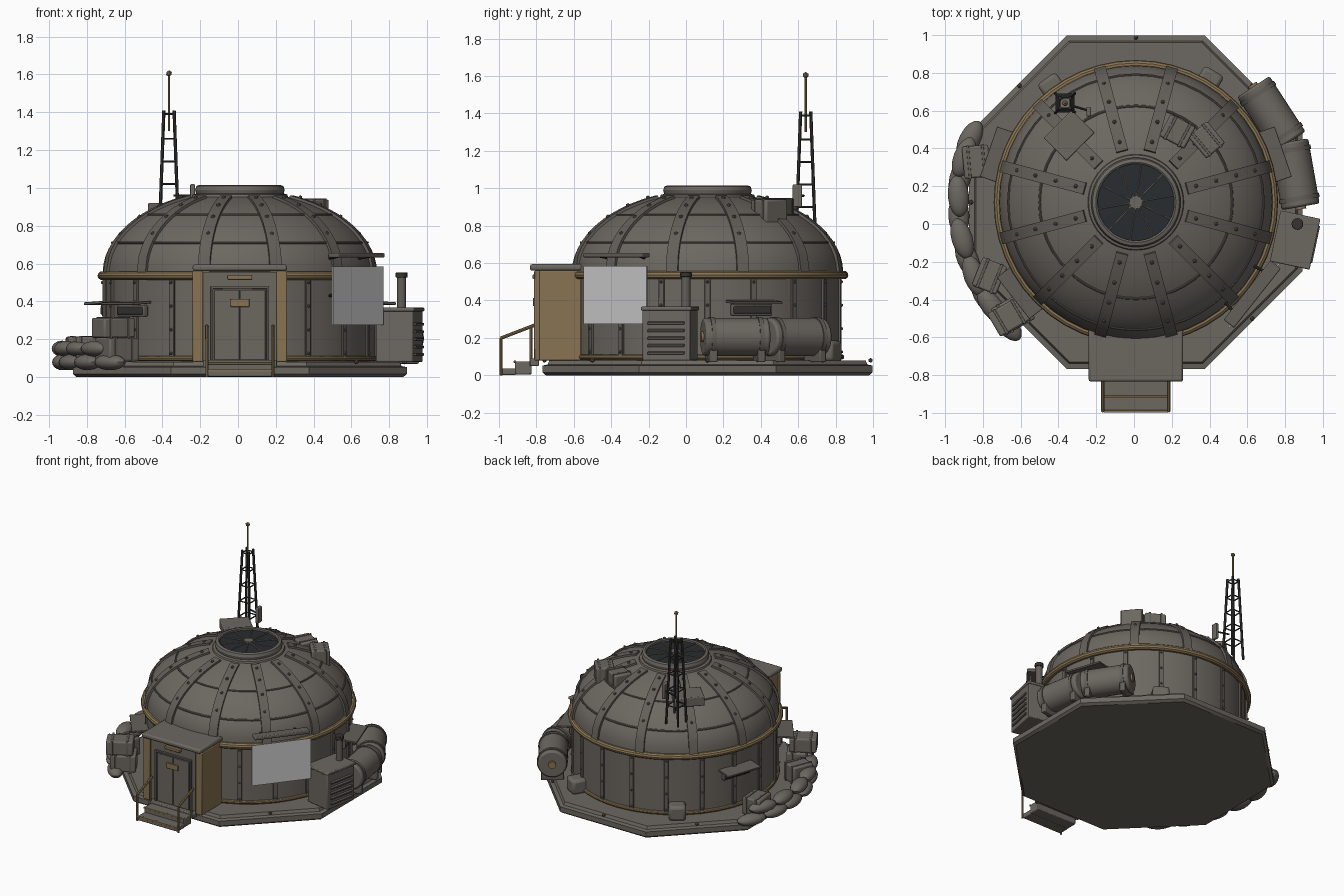
import bpy, bmesh, random
from math import sin, cos, pi, radians, sqrt
from mathutils import Vector, Matrix

random.seed(4)
if "Cube" in bpy.data.objects:
    bpy.data.objects.remove(bpy.data.objects["Cube"])

CENTRE = Vector((0.01, 0.115, 0))
made = []


def material(name, r, g, b):
    m = bpy.data.materials.new(name)
    m.use_nodes = True
    m.diffuse_color = (r, g, b, 1)
    m.node_tree.nodes["Principled BSDF"].inputs["Base Color"].default_value = (r, g, b, 1)
    return m


GREY = material("warm grey metal", .15, .136, .118)
RIB = material("darker rib metal", .125, .113, .098)
TAN = material("tan paint", .25, .175, .085)
DARK = material("dark steel", .035, .034, .032)
GLASS = material("dark glass", .022, .026, .03)
PALE = material("pale panel", .6, .6, .6)


def finish(name, bm, mat, bevel=0):
    bmesh.ops.recalc_face_normals(bm, faces=bm.faces)
    mesh = bpy.data.meshes.new(name)
    bm.to_mesh(mesh)
    bm.free()
    mesh.materials.append(mat)
    ob = bpy.data.objects.new(name, mesh)
    bpy.context.collection.objects.link(ob)
    if bevel:
        mod = ob.modifiers.new("edge bevel", "BEVEL")
        mod.width, mod.segments = bevel, 2
    made.append(ob)
    return ob


def polar(az, r, z):
    a = radians(az)
    return CENTRE + Vector((r * cos(a), r * sin(a), z))


def box(name, size, loc, az=0, mat=GREY, bevel=0.006, tilt=0):
    """Box whose local x points along az."""
    bm = bmesh.new()
    m = (Matrix.Translation(loc) @ Matrix.Rotation(radians(az), 4, "Z")
         @ Matrix.Rotation(radians(tilt), 4, "Y") @ Matrix.Diagonal((*size, 1)))
    bmesh.ops.create_cube(bm, size=1, matrix=m)
    return finish(name, bm, mat, bevel)


def rod(name, a, b, r, mat=GREY, sides=8, r2=None, bevel=0):
    a, b = Vector(a), Vector(b)
    bm = bmesh.new()
    m = Matrix.Translation((a + b) / 2) @ (b - a).to_track_quat("Z", "Y").to_matrix().to_4x4()
    bmesh.ops.create_cone(bm, cap_ends=True, segments=sides, radius1=r,
                          radius2=r if r2 is None else r2, depth=(b - a).length, matrix=m)
    return finish(name, bm, mat, bevel)


def balls(name, points, r, mat=GREY):
    bm = bmesh.new()
    for p in points:
        bmesh.ops.create_icosphere(bm, subdivisions=1, radius=r, matrix=Matrix.Translation(p))
    return finish(name, bm, mat)


def lathe(name, profile, mat, seg=48, turn=0, closed=False):
    """Spin an (r, z) profile round the hut's axis."""
    bm = bmesh.new()
    rows = [[bm.verts.new(polar(turn + 360 * i / seg, max(r, .001), z)) for r, z in profile]
            for i in range(seg)]
    n = len(profile)
    for i in range(seg):
        p, q = rows[i], rows[(i + 1) % seg]
        for j in range(n if closed else n - 1):
            k = (j + 1) % n
            bm.faces.new((p[j], q[j], q[k], p[k]))
    return finish(name, bm, mat)


def hoop(name, r, z, thick, mat):
    prof = [(r + thick * cos(2 * pi * k / 10), z + thick * sin(2 * pi * k / 10)) for k in range(10)]
    return lathe(name, prof, mat, closed=True)


def dome_z(r):
    return .555 + .425 * sqrt(max(0, 1 - (r / .725) ** 2))


# Octagonal base and its edge studs
lathe("base_platform", [(0, 0), (.935, 0), (.955, .015), (.955, .052), (.925, .058),
                        (.915, .08), (0, .083)], GREY, 8, 22.5)
balls("platform_studs", [polar(45 * k, .872, .08) for k in range(8)], .013, RIB)

# Round wall with seams and rivets
lathe("round_wall", [(.715, .08), (.715, .55)], GREY, 36)
hoop("wall_foot_ring", .717, .098, .014, TAN)
hoop("eaves_ring", .73, .536, .023, TAN)
for k in range(18):
    box("wall_seam", (.02, .03, .42), polar(20 * k, .716, .31), 20 * k, RIB, .003)
balls("wall_rivets", [polar(20 * k, .728, .125 + .125 * j) for k in range(18) for j in range(4)], .009, RIB)

# Dome shell, hoops and ribs
rs = [.725 * cos(pi / 2 * t / 16) for t in range(17)]
lathe("dome_shell", [(r, dome_z(r)) for r in rs], GREY)
for r in (.675, .51):
    hoop("dome_hoop", r, dome_z(r), .007, RIB)


def dome_rib(az):
    bm = bmesh.new()
    side = Vector((-sin(radians(az)), cos(radians(az)), 0)) * .032
    path = [(.727, .545)] + [(r, dome_z(r)) for r in rs[2:] if r > .27]
    rings = []
    for r, z in path:
        out = Vector((r / .725, (z - .555) / .425)).normalized() * .014
        lo, hi = polar(az, r - out.x, z - out.y), polar(az, r + out.x, z + out.y)
        rings.append([bm.verts.new(v) for v in (lo - side, hi - side, hi + side, lo + side)])
    for p, q in zip(rings, rings[1:]):
        for j in range(4):
            bm.faces.new((p[j], p[j - 1], q[j - 1], q[j]))
    bm.faces.new(rings[0])
    bm.faces.new(rings[-1])
    finish("dome_rib", bm, RIB)


for k in range(12):
    dome_rib(15 + 30 * k)
balls("rib_bolts", [polar(15 + 30 * k, r, dome_z(r) + .016) for k in range(12)
                    for r in (.33, .44, .55, .65)], .012, RIB)

# Skylight with spokes
lathe("skylight_collar", [(.26, .935), (.25, .965), (.232, .97), (.237, .99), (.23, 1.01),
                          (.212, 1.016), (.203, 1.01), (.203, .96)], GREY)
lathe("skylight_glass", [(.206, .995), (0, 1.0)], GLASS)
for k in range(10):
    rod("skylight_spoke", polar(36 * k + 10, .03, 1.005), polar(36 * k + 10, .205, 1.003), .006, GREY, 6)
rod("skylight_hub", polar(0, 0, .99), polar(0, 0, 1.015), .035, GREY, 12)

# Lattice mast
mast = Vector((-.365, .64, 0))


def leg_point(i, z):
    h = .05 - .023 * (z - .78) / .63
    return mast + Vector((h * (-1, 1, 1, -1)[i % 4], h * (-1, -1, 1, 1)[i % 4], z))


for i in range(4):
    rod("mast_leg", leg_point(i, .76), leg_point(i, 1.41), .009, DARK, 6)
    for z in (.9, 1.02, 1.14, 1.26, 1.39):
        rod("mast_brace", leg_point(i, z), leg_point(i + 1, z), .005, DARK, 6)
rod("mast_aerial", mast + Vector((0, 0, 1.3)), mast + Vector((0, 0, 1.6)), .006, TAN)
balls("mast_tip", [mast + Vector((0, 0, 1.605))], .017, TAN)
box("mast_equipment_box", (.17, .21, .07), polar(135, .5, .885), 135)
box("mast_relay", (.025, .05, .12), (-.24, .595, .96), 0)
rod("relay_arm", (-.34, .63, .96), (-.24, .6, .96), .006, DARK)


# Crates with a strap pair
def crate(name, size, loc, az):
    box(name, size, loc, az, GREY, .01)
    off = Matrix.Rotation(radians(az), 3, "Z") @ Vector((size[0] * .28, 0, 0))
    for s in (-1, 1):
        box(name + "_strap", (.014, size[1] + .008, size[2] + .008), Vector(loc) + s * off, az, RIB, .002)


crate("roof_crate_back", (.15, .13, .13), (.23, .49, .88), -28)
crate("roof_crate_side", (.13, .15, .13), (.385, .445, .875), 40)
crate("side_crate", (.14, .17, .13), (-.835, .33, .148), 5)
crate("front_crate_rear", (.14, .16, .13), (-.765, -.275, .148), -22)
crate("front_crate_low", (.18, .16, .125), (-.64, -.475, .145), 30)
crate("front_crate_top", (.19, .14, .105), (-.66, -.49, .26), 30)

# Stub blocks against the wall
for az in (59, 126):
    box("wall_block", (.12, .12, .11), polar(az, .75, .13), az, bevel=.02)

# Slit vents with visors
for az in (19, 161, 218):
    box("vent_frame", (.03, .23, .06), polar(az, .72, .35), az, RIB)
    box("vent_slit", (.05, .21, .04), polar(az, .72, .35), az, DARK)
    box("vent_visor", (.12, .28, .014), polar(az, .765, .392), az, RIB, .003, 4)

# Pale panel and its hood
box("pale_panel", (.008, .43, .31), polar(-38.3, .795, .43), -38.3, PALE, 0)
box("panel_hood", (.07, .4, .024), polar(-38.3, .785, .643), -38.3, RIB)
for s in (-1, 1):
    rod("panel_bracket", polar(-38.3 + 10 * s, .66, .62), polar(-38.3 + 10 * s, .79, .64), .008, DARK)
    rod("panel_stay", polar(-38.3 + 10 * s, .7, .43), polar(-38.3 + 10 * s, .79, .43), .008, DARK)

# Entrance porch
box("porch_body", (.44, .24, .47), (.01, -.675, .32))
box("porch_roof", (.5, .29, .035), (.01, -.69, .577), bevel=.012)
for s in (-1, 1):
    box("porch_side", (.03, .24, .48), (.01 + .232 * s, -.682, .32), 0, TAN)
    box("porch_post", (.055, .03, .48), (.01 + .222 * s, -.797, .32), 0, TAN)
    box("door_jamb", (.014, .02, .39), (.01 + .148 * s, -.8, .28), 0, RIB, .003)
    box("door_leaf", (.134, .016, .37), (.01 + .069 * s, -.798, .275), 0, GREY, .004)
box("door_head", (.31, .02, .014), (.01, -.8, .472), 0, RIB, .003)
box("door_plate", (.1, .012, .042), (.01, -.812, .392), 0, TAN, .003)
box("porch_lamp", (.13, .03, .022), (.01, -.805, .527), 0, TAN, .004)
box("door_sill", (.39, .05, .04), (.01, -.81, .07), 0, GREY)

# Steps and handrails
box("upper_step", (.34, .09, .07), (.01, -.87, .04))
box("lower_step", (.34, .085, .035), (.01, -.95, .02))
for y, z in ((-.915, .073), (-.992, .034)):
    box("step_nosing", (.34, .012, .012), (.01, y, z), 0, TAN, .002)
for s in (-1, 1):
    x = .01 + .175 * s
    rod("rail_post", (x, -.99, 0), (x, -.99, .2), .008, TAN)
    rod("rail_post", (x, -.83, .05), (x, -.83, .265), .008, TAN)
    rod("handrail", (x, -.992, .198), (x, -.81, .268), .009, TAN)

# Generator with louvres and chimney
gen = -12
gen_at = Vector((.853, -.085, 0))
out = Vector((cos(radians(gen)), sin(radians(gen)), 0))
box("generator_body", (.2, .26, .28), gen_at + Vector((0, 0, .22)), gen)
box("generator_lid", (.215, .275, .02), gen_at + Vector((0, 0, .357)), gen)
for k in range(5):
    box("generator_louvre", (.02, .2, .014), gen_at + out * .103 + Vector((0, 0, .12 + .04 * k)), gen, RIB, .003, 15)
box("generator_tag", (.006, .04, .022), gen_at + out * .103 + Vector((-.01, .07, .312)), gen, TAN, 0)
rod("chimney", (.865, 0, .35), (.865, 0, .53), .024, RIB, 16)
rod("chimney_cap", (.865, 0, .525), (.865, 0, .553), .031, DARK, 16, bevel=.004)

# Storage tanks on saddles
for az in (10, 33):
    mid = polar(az, .855, .205)
    t = Vector((-sin(radians(az)), cos(radians(az)), 0))
    rod("tank_body", mid - t * .175, mid + t * .175, .102, GREY, 32, bevel=.012)
    for s in (-1, 1):
        c = mid + t * .13 * s
        rod("tank_band", c - t * .012, c + t * .012, .108, RIB, 32)
        box("tank_saddle", (.16, .04, .07), c - Vector((0, 0, .1)), az, RIB)
        rod("tank_cap", mid + t * .17 * s, mid + t * .188 * s, .028, TAN, 12)

# Two courses of sandbags
for row, (first, count) in enumerate(((160, 6), (166, 5))):
    for k in range(count):
        az = first + 12.6 * k + random.uniform(-1, 1)
        bm = bmesh.new()
        m = (Matrix.Translation(polar(az, .94, .078 + .072 * row))
             @ Matrix.Rotation(radians(az + random.uniform(-8, 8)), 4, "Z")
             @ Matrix.Diagonal((.056, .112, .042, 1)))
        bmesh.ops.create_uvsphere(bm, u_segments=16, v_segments=10, radius=1, matrix=m)
        finish("sandbag", bm, GREY)

# Smooth rounded parts, keep sharp edges
bpy.ops.object.select_all(action="DESELECT")
for ob in made:
    ob.select_set(True)
bpy.context.view_layer.objects.active = made[0]
bpy.ops.object.shade_smooth_by_angle(angle=radians(32))
